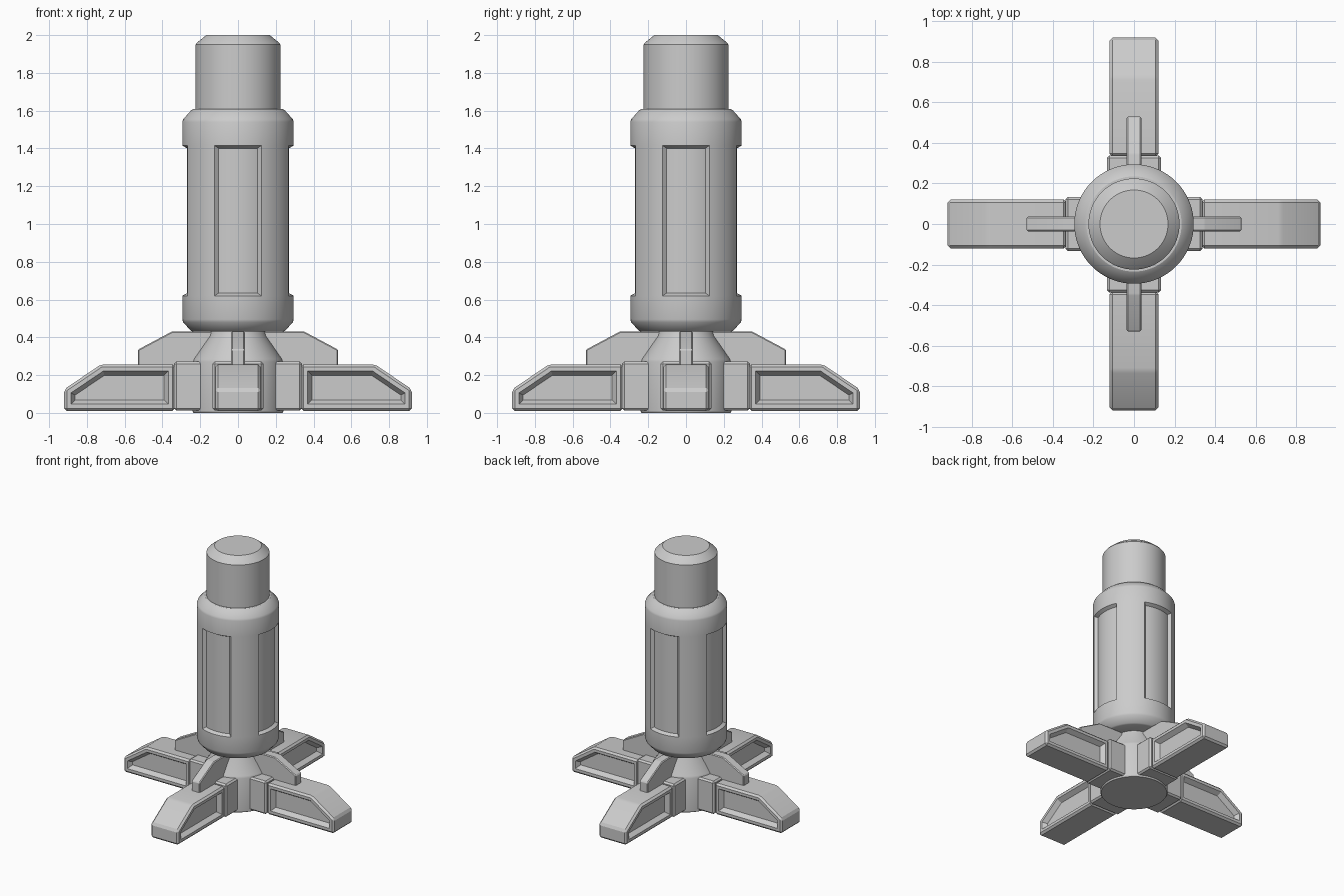
import bpy, bmesh
from math import sin, cos, pi, radians
from mathutils import Matrix, Vector

if "Cube" in bpy.data.objects:
    bpy.data.objects.remove(bpy.data.objects["Cube"])


def finish(bm, name, angle=30):
    me = bpy.data.meshes.new(name)
    bm.to_mesh(me)
    bm.free()
    ob = bpy.data.objects.new(name, me)
    bpy.context.collection.objects.link(ob)
    bpy.ops.object.select_all(action='DESELECT')
    ob.select_set(True)
    bpy.context.view_layer.objects.active = ob
    bpy.ops.object.shade_smooth_by_angle(angle=radians(angle))
    return ob


def lathe(profile, n=72):
    bm = bmesh.new()
    rings = [[bm.verts.new((r * cos(2 * pi * i / n), r * sin(2 * pi * i / n), z))
              for i in range(n)] for r, z in profile]
    for a, b in zip(rings, rings[1:]):
        for i in range(n):
            j = (i + 1) % n
            bm.faces.new((a[i], a[j], b[j], b[i]))
    bm.faces.new(rings[0][::-1])
    bm.faces.new(rings[-1])
    bm.normal_update()
    return bm


def slab(points, half, bevel):
    """Extrude an xz outline to +-half in y, with chamfered edges."""
    bm = bmesh.new()
    a = [bm.verts.new((x, -half, z)) for x, z in points]
    b = [bm.verts.new((x, half, z)) for x, z in points]
    bm.faces.new(a)
    bm.faces.new(b[::-1])
    for i in range(len(a)):
        j = (i + 1) % len(a)
        bm.faces.new((a[i], b[i], b[j], a[j]))
    bmesh.ops.recalc_face_normals(bm, faces=bm.faces[:])
    bmesh.ops.bevel(bm, geom=bm.edges[:], offset=bevel, segments=1,
                    affect='EDGES', profile=0.5)
    bm.normal_update()
    return bm


# Main column with four recessed curved panels
bm = lathe([(0.238, 0.43), (0.25, 0.435), (0.29, 0.48), (0.295, 0.495),
            (0.295, 0.62), (0.295, 1.415), (0.295, 1.54), (0.29, 1.555),
            (0.25, 1.6), (0.235, 1.61), (0.2, 1.61)])
for k in range(4):
    d = Vector((cos(k * pi / 2), sin(k * pi / 2), 0))
    panel = []
    for f in bm.faces:
        c = f.calc_center_median()
        flat = Vector((c.x, c.y, 0))
        if 0.9 < c.z < 1.1 and flat.length > 0.2 and flat.angle(d) < radians(25):
            panel.append(f)
    bmesh.ops.inset_region(bm, faces=panel, thickness=0.014, depth=-0.025,
                           use_even_offset=True)
    bm.normal_update()
finish(bm, "column")

# Upper cap cylinder
finish(lathe([(0.225, 1.58), (0.225, 1.95), (0.215, 1.962), (0.168, 2.0)]), "top_cap")

# Hub with tapered neck
finish(lathe([(0.235, 0.0), (0.24, 0.008), (0.24, 0.27), (0.235, 0.285),
              (0.15, 0.41), (0.145, 0.44)]), "base_hub")

LEG = [(0.333, 0.01), (0.92, 0.01), (0.92, 0.125), (0.725, 0.257), (0.333, 0.257)]
COLLAR = [(0.15, 0.012), (0.338, 0.012), (0.338, 0.272), (0.15, 0.272)]
FIN = [(0.1, 0.24), (0.53, 0.24), (0.53, 0.335), (0.348, 0.432), (0.1, 0.432)]

for k in range(4):
    rot = Matrix.Rotation(k * pi / 2, 4, 'Z')
    # Foot leg with a sunken pocket on each side
    bm = slab(LEG, 0.12, 0.014)
    sides = [f for f in bm.faces if abs(f.normal.y) > 0.99]
    for f in sides:
        bmesh.ops.inset_region(bm, faces=[f], thickness=0.022, use_even_offset=True)
        bmesh.ops.inset_region(bm, faces=[f], thickness=0.022, depth=-0.035,
                               use_even_offset=True)
    # Collar at the leg root and thin fin above
    parts = [("leg", bm), ("leg_collar", slab(COLLAR, 0.134, 0.012)),
             ("leg_fin", slab(FIN, 0.036, 0.006))]
    for name, mesh in parts:
        ob = finish(mesh, f"{name}_{k + 1}", 20)
        ob.matrix_world = rot
